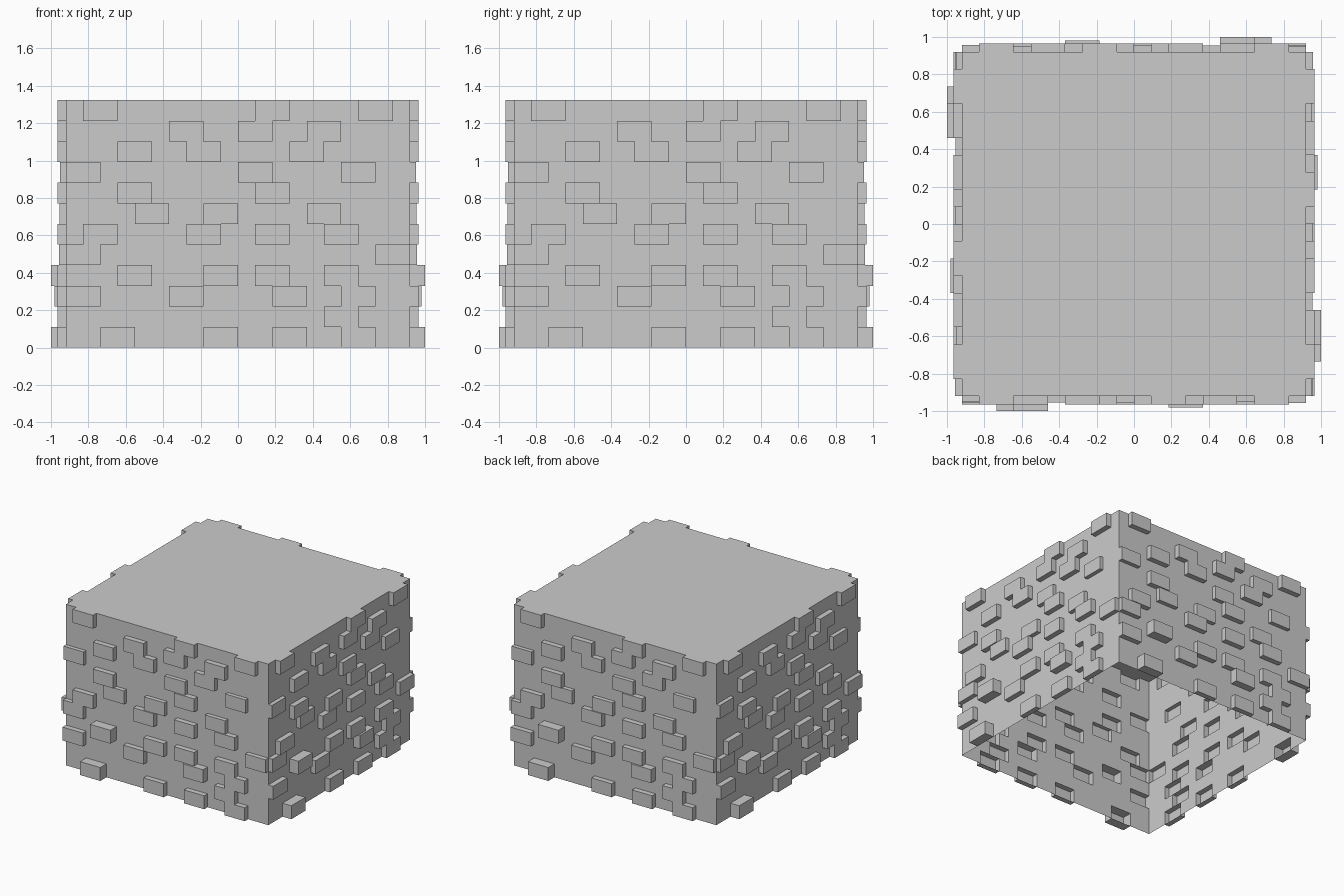
import bpy, bmesh, math

if "Cube" in bpy.data.objects:
    bpy.data.objects.remove(bpy.data.objects["Cube"])

HALF, HEIGHT = 0.92, 1.323      # wall half width and height
COLS, ROWS = 20, 12
CW, RH = 2 * HALF / COLS, HEIGHT / ROWS

# starting columns of the raised two-cell bricks, bottom row first
BRICKS = [(2, 8, 12, 16), (15,), (0, 6, 12, 16), (3, 8, 11, 15), (0, 18),
          (1, 7, 11, 15), (4, 8, 14), (3, 11), (0, 10, 16), (3, 7, 13),
          (6, 10, 14), (1, 11, 17)]
DEEP = {(0, 2): 0.08, (3, 3): 0.08, (2, 12): 0.06}
SHALLOW_ROWS = {4: 0.038, 6: 0.035, 8: 0.033}


def quad(bm, pts):
    bm.faces.new([bm.verts.new(p) for p in pts])


def corners(row, col, width, depth):
    x0, z0 = -HALF + col * CW, row * RH
    x1, z1 = x0 + width * CW, z0 + RH
    y = -HALF - depth
    return [(x0, y, z0), (x1, y, z0), (x1, y, z1), (x0, y, z1)]


def finish(bm, name):
    bmesh.ops.remove_doubles(bm, verts=bm.verts, dist=1e-5)
    mesh = bpy.data.meshes.new(name)
    bm.to_mesh(mesh)
    bm.free()
    return mesh


def add(name, mesh, turn=0.0):
    ob = bpy.data.objects.new(name, mesh)
    ob.rotation_euler.z = turn
    bpy.context.collection.objects.link(ob)


# One wall: a thin skin with bricks pushed outward, hollow behind
bm = bmesh.new()
for row, starts in enumerate(BRICKS):
    raised = {c + k for c in starts for k in (0, 1)}
    for col in range(COLS):
        if col not in raised:
            quad(bm, corners(row, col, 1, 0))
    for col in starts:
        depth = DEEP.get((row, col), SHALLOW_ROWS.get(row, 0.044))
        base, face = corners(row, col, 2, 0), corners(row, col, 2, depth)
        quad(bm, face)
        for i in range(4):
            j = (i + 1) % 4
            quad(bm, (base[i], base[j], face[j], face[i]))
wall = finish(bm, "brick_wall")

# The same wall on all four sides
for i, side in enumerate(("front", "right", "back", "left")):
    add("wall_" + side, wall, i * math.pi / 2)

# Flat roof, underside left open
bm = bmesh.new()
quad(bm, [(-HALF, -HALF, HEIGHT), (HALF, -HALF, HEIGHT),
          (HALF, HALF, HEIGHT), (-HALF, HALF, HEIGHT)])
add("roof", finish(bm, "roof"))
